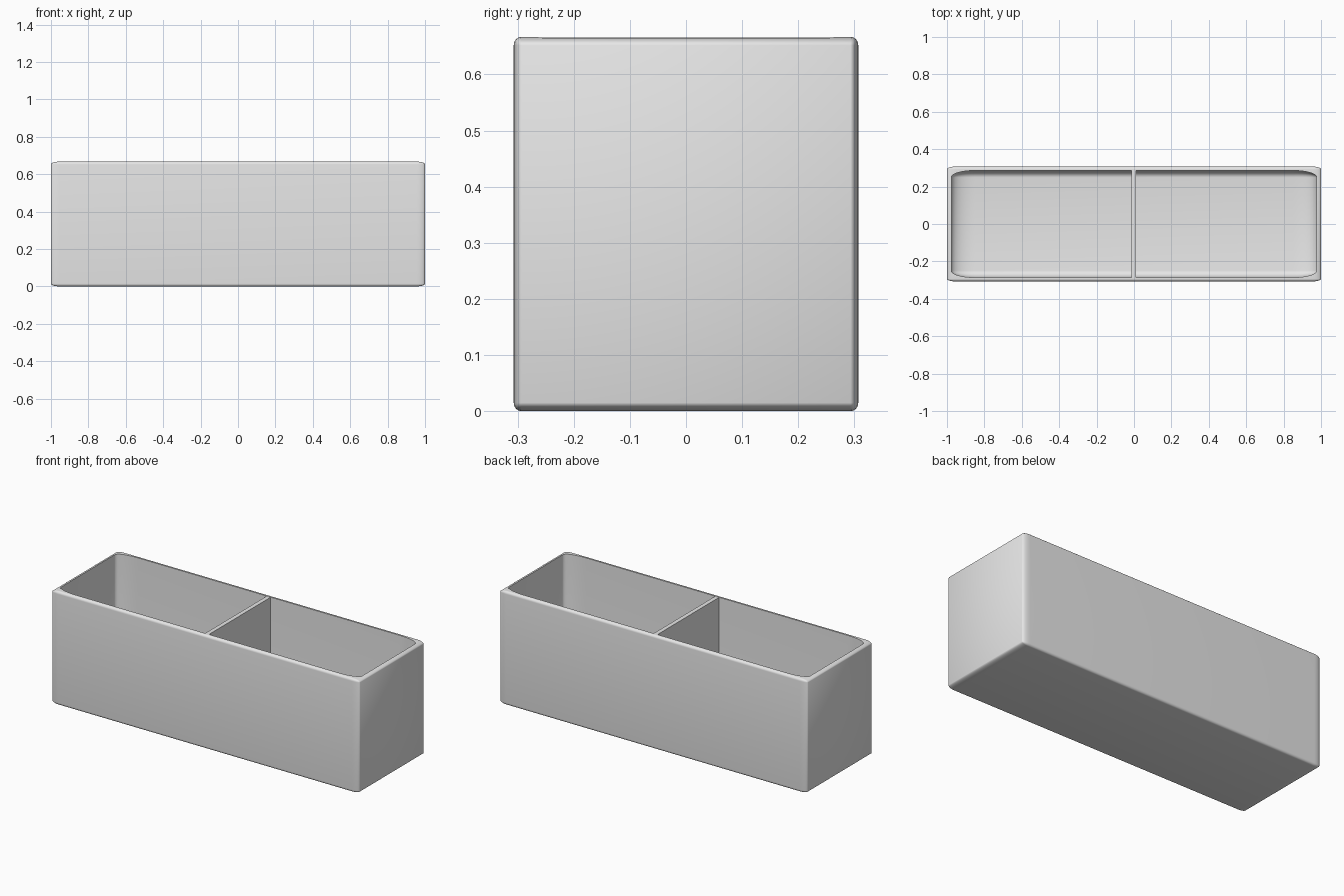
import bpy, bmesh
from mathutils import Vector

cube = bpy.data.objects.get("Cube")
if cube:
    bpy.data.objects.remove(cube, do_unlink=True)

grey = bpy.data.materials.new("light grey")
grey.use_nodes = True
colour = (0.8, 0.8, 0.8, 1)
grey.diffuse_color = colour
grey.node_tree.nodes["Principled BSDF"].inputs["Base Color"].default_value = colour


def box(name, low, high, bevel=0, segments=6):
    """Unit cube, bevelled, then stretched between two corners."""
    low, high = Vector(low), Vector(high)
    bm = bmesh.new()
    bmesh.ops.create_cube(bm, size=1)
    if bevel:
        bmesh.ops.bevel(bm, geom=bm.edges[:], offset=bevel, segments=segments,
                        profile=0.5, affect='EDGES')
    bmesh.ops.scale(bm, vec=high - low, verts=bm.verts)
    bmesh.ops.translate(bm, vec=(low + high) / 2, verts=bm.verts)
    mesh = bpy.data.meshes.new(name)
    bm.to_mesh(mesh)
    bm.free()
    mesh.materials.append(grey)
    obj = bpy.data.objects.new(name, mesh)
    bpy.context.collection.objects.link(obj)
    return obj


# Outer shell with softly rounded edges
width, depth, height = 1.0, 0.307, 0.667
shell = box("bin_shell", (-width, -depth, 0), (width, depth, height), 0.0225)

# Rounded cavity, open at the top
cavity = box("cavity_cutter", (-0.977, -0.286, 0.022), (0.977, 0.286, 0.9), 0.065, 8)
cavity.hide_render = True
cut = shell.modifiers.new("hollow", 'BOOLEAN')
cut.operation = 'DIFFERENCE'
cut.solver = 'EXACT'
cut.object = cavity
bpy.context.view_layer.objects.active = shell
bpy.ops.object.modifier_apply(modifier=cut.name)
bpy.data.objects.remove(cavity, do_unlink=True)

# Thin wall between the two compartments
box("divider", (-0.014, -0.29, 0.01), (0.011, 0.29, height - 0.001))

# Smooth the rounded edges, keep the rim crisp
bpy.ops.object.select_all(action='DESELECT')
shell.select_set(True)
bpy.context.view_layer.objects.active = shell
bpy.ops.object.shade_smooth_by_angle(angle=0.6)
